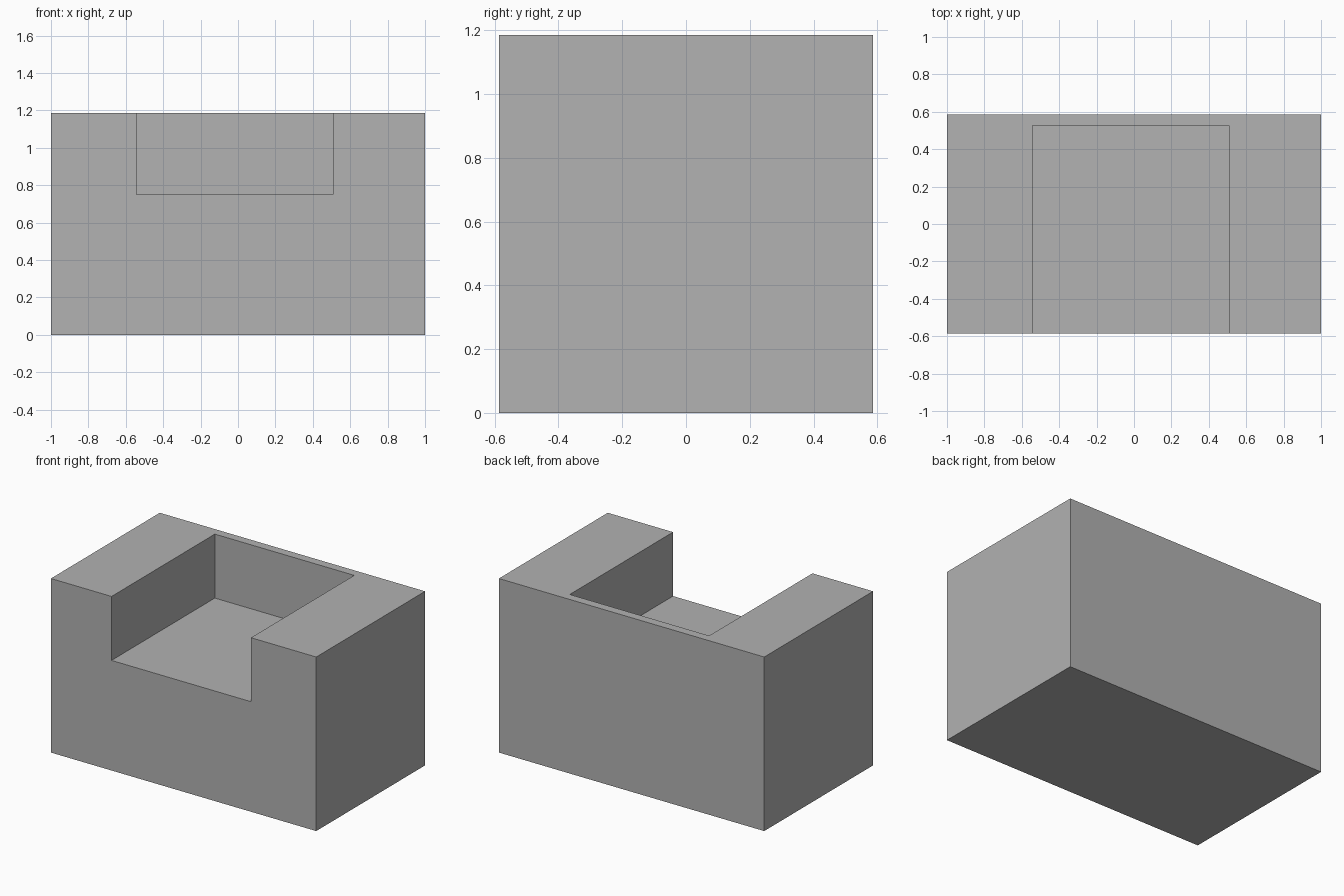
import bpy
from mathutils import Vector

default_cube = bpy.data.objects.get("Cube")
if default_cube:
    bpy.data.objects.remove(default_cube, do_unlink=True)


def box(name, low, high):
    """Axis-aligned box between two corners."""
    low, high = Vector(low), Vector(high)
    bpy.ops.mesh.primitive_cube_add(size=1, location=(low + high) / 2)
    obj = bpy.context.object
    obj.name = name
    obj.scale = high - low
    bpy.ops.object.transform_apply(location=True, rotation=False, scale=True)
    return obj


grey = bpy.data.materials.new("plain grey")
grey.use_nodes = True
colour = (0.445, 0.445, 0.445, 1)
grey.diffuse_color = colour
grey.node_tree.nodes["Principled BSDF"].inputs["Base Color"].default_value = colour

# Solid body
body = box("notched_block", (-1, -0.586, 0), (1, 0.586, 1.186))
body.data.materials.append(grey)

# Recess open at the front and top, leaving a thin back wall
cutter = box("recess_cutter", (-0.543, -0.8, 0.75), (0.508, 0.526, 1.4))
cutter.hide_render = True
cutter.data.materials.append(grey)

cut = body.modifiers.new("recess", 'BOOLEAN')
cut.operation = 'DIFFERENCE'
cut.solver = 'EXACT'
cut.object = cutter
bpy.context.view_layer.objects.active = body
bpy.ops.object.modifier_apply(modifier=cut.name)
bpy.data.objects.remove(cutter, do_unlink=True)
